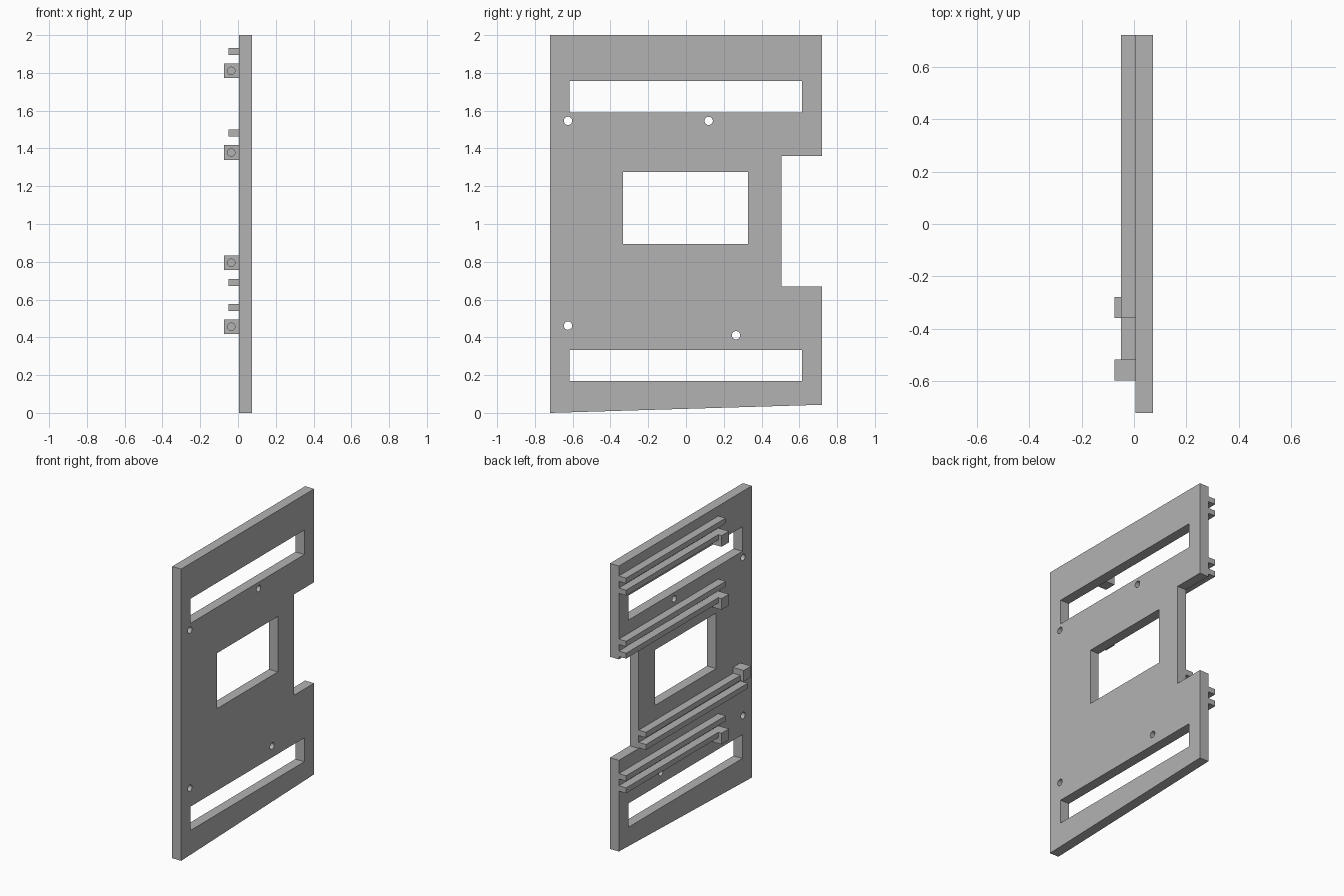
import bpy
import bmesh
import math
from mathutils import Matrix, Vector

cube = bpy.data.objects.get("Cube")
if cube:
    bpy.data.objects.remove(cube, do_unlink=True)

grey = bpy.data.materials.new("plain grey")
grey.use_nodes = True
grey.diffuse_color = (0.45, 0.45, 0.45, 1)
grey.node_tree.nodes["Principled BSDF"].inputs["Base Color"].default_value = (0.45, 0.45, 0.45, 1)

PLATE_X = 0.005      # rail side of the plate
OUTER_X = 0.073      # flat side of the plate


def finish(name, bm, cutter=False):
    bmesh.ops.recalc_face_normals(bm, faces=bm.faces)
    mesh = bpy.data.meshes.new(name)
    bm.to_mesh(mesh)
    bm.free()
    mesh.materials.append(grey)
    obj = bpy.data.objects.new(name, mesh)
    bpy.context.collection.objects.link(obj)
    if cutter:
        obj.hide_render = True
        obj.hide_viewport = True
    return obj


def box(name, x, y, z, cutter=False):
    """Box from (low, high) pairs."""
    bm = bmesh.new()
    bmesh.ops.create_cube(bm, size=1)
    for v in bm.verts:
        v.co = Vector([(a + b) / 2 + c * (b - a) for (a, b), c in zip((x, y, z), v.co)])
    return finish(name, bm, cutter)


def rod(name, centre, axis, radius, length):
    """Round cutter along an axis."""
    bm = bmesh.new()
    turn = Vector((0, 0, 1)).rotation_difference(Vector(axis)).to_matrix().to_4x4()
    bmesh.ops.create_cone(bm, cap_ends=True, segments=32, radius1=radius, radius2=radius,
                          depth=length, matrix=Matrix.Translation(centre) @ turn)
    return finish(name, bm, True)


def cut(obj, cutter):
    mod = obj.modifiers.new(cutter.name, 'BOOLEAN')
    mod.operation = 'DIFFERENCE'
    mod.solver = 'EXACT'
    mod.object = cutter


# Plate: side outline with the rear notch and sloping bottom edge, extruded across x
outline = [(-0.72, 0), (0.72, 0.043), (0.72, 0.668), (0.505, 0.668),
           (0.505, 1.36), (0.72, 1.36), (0.72, 2), (-0.72, 2)]
bm = bmesh.new()
face = bm.faces.new([bm.verts.new((PLATE_X, y, z)) for y, z in outline])
side = bmesh.ops.extrude_face_region(bm, geom=[face])
bmesh.ops.translate(bm, vec=(OUTER_X - PLATE_X, 0, 0),
                    verts=[g for g in side["geom"] if isinstance(g, bmesh.types.BMVert)])
plate = finish("plate", bm)

# Rectangular windows
for name, y, z in [("upper_slot", (-0.618, 0.614), (1.59, 1.758)),
                   ("middle_window", (-0.333, 0.328), (0.895, 1.275)),
                   ("lower_slot", (-0.618, 0.614), (0.17, 0.333))]:
    cut(plate, box(name + "_cutter", (-0.2, 0.2), y, z, cutter=True))

# Mounting holes
for i, (y, z) in enumerate([(-0.625, 1.546), (0.12, 1.546), (-0.625, 0.462), (0.265, 0.411)]):
    cut(plate, rod(f"mounting_hole_{i + 1}_cutter", (0.03, y, z), (1, 0, 0), 0.022, 0.4))

# Rail pairs, each with a drilled block at the front end of one rail:
# name, free rail bottom, block bottom, front end, rear end
RAIL, BLOCK = 0.037, 0.077
for name, free_z, block_z, front, rear in [("top", 1.895, 1.772, -0.358, 0.72),
                                           ("upper", 1.462, 1.34, -0.358, 0.72),
                                           ("lower", 0.672, 0.756, -0.597, 0.505),
                                           ("bottom", 0.54, 0.417, -0.358, 0.72)]:
    rail_x = (-0.05, PLATE_X)
    box(name + "_free_rail", rail_x, (front, rear), (free_z, free_z + RAIL))
    # the second rail is flush with the block face nearest the free rail
    z = block_z if block_z > free_z else block_z + BLOCK - RAIL
    box(name + "_block_rail", rail_x, (front + 0.08, rear), (z, z + RAIL))
    block = box(name + "_block", (-0.075, PLATE_X), (front, front + 0.08),
                (block_z, block_z + BLOCK))
    cut(block, rod(name + "_screw_hole_cutter", (-0.036, front, block_z + BLOCK / 2),
                   (0, 1, 0), 0.02, 0.12))
